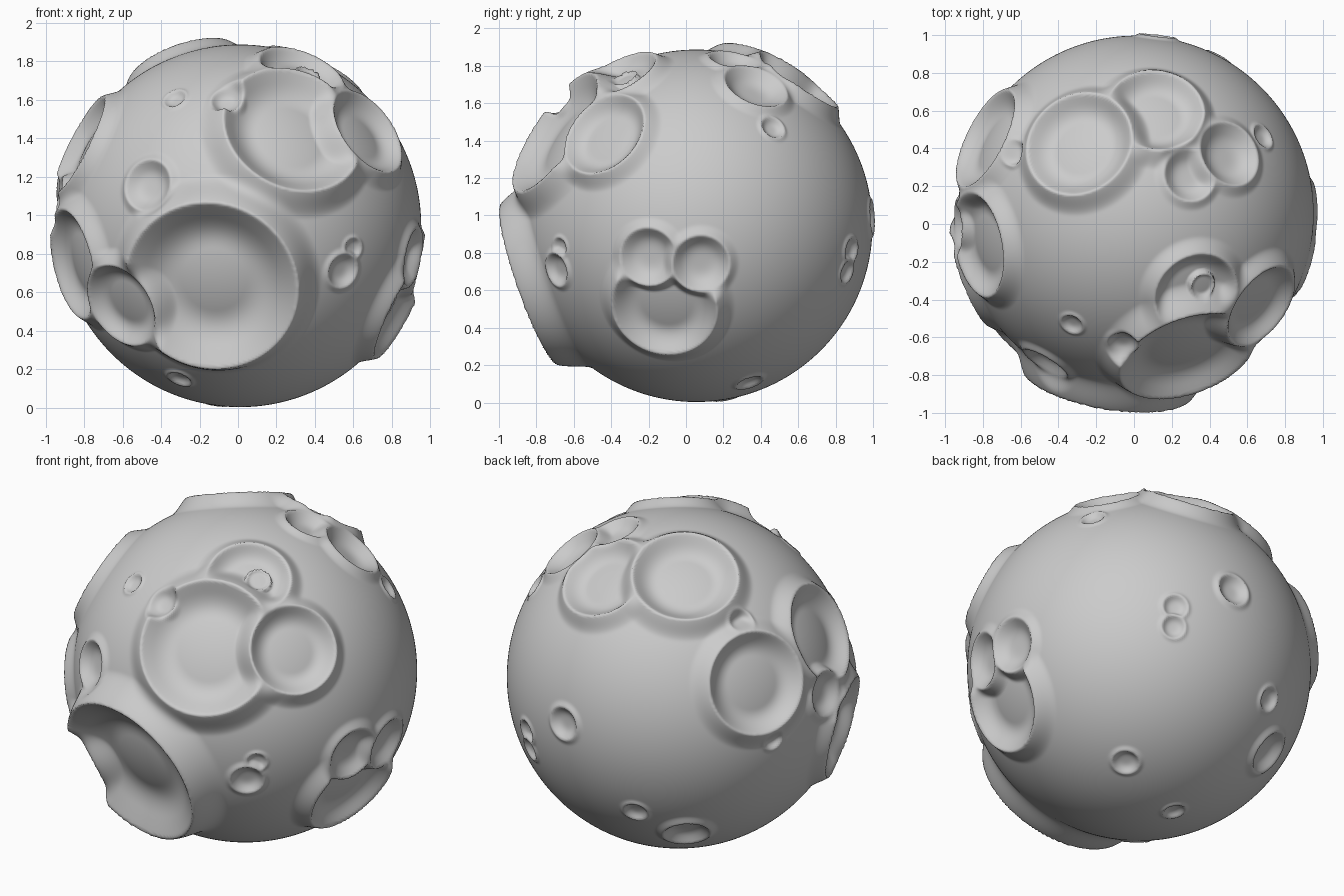
import bpy, bmesh, math
from mathutils import Vector

if "Cube" in bpy.data.objects:
    bpy.data.objects.remove(bpy.data.objects["Cube"])

R = 0.942
CENTRE = Vector((0.01, 0.055, 0.945))

# Craters, oldest first (each overwrites those before it): direction, rim radius
CRATERS = [
    # pits cut by later basins
    (-.67, .335, .655, .07), (-.928, .374, -.01, .062),
    # large basins
    (-.15, -.885, -.31, .457), (-.88, -.33, -.20, .29), (-.87, -.17, .44, .28), (-.84, .42, .344, .285),
    (.31, -.41, .78, .23), (.28, -.77, .51, .375), (.65, -.48, .48, .245), (-.604, -.596, -.404, .23),
    # top group
    (.106, .54, .77, .255), (-.297, .365, .82, .292), (.28, .20, .87, .14), (.493, .316, .745, .178),
    # right trio
    (.83, -.17, -.43, .285), (.89, -.253, -.164, .157), (.92, .025, -.20, .153),
    # scattered small pits
    (-.98, -.06, .13, .13), (.674, .41, .526, .068), (.588, -.73, -.117, .056), (.53, -.74, -.232, .092),
    (-.474, -.785, .21, .135), (-.34, -.588, .664, .062), (-.3125, -.40, -.794, .066),
    (.36, .307, -.904, .075), (.44, .837, -.134, .07), (.44, .827, -.254, .066),
    (.114, .947, .046, .095), (-.275, .82, -.461, .07), (-.47, .593, -.64, .13),
    (-.131, .167, -1.0, .063), (-.07, -.70, .664, .08),
    # small raised ring
    (.36, -.385, .80, .068),
]


def smooth_min(a, b, k):
    h = max(k - abs(a - b), 0) / k
    return min(a, b) - h * h * k * .25


def prepare(c):
    """Axis, angular radius, cosine limit, rim height, bowl steepness, floor, outer width, radius."""
    x, y, z, r = c
    big = r > .2
    rim, bowl, floor, width = (r * .21, r * .78, -r * .15, .4) if big else (r * .15, r * .6, -r * .32, .4)
    if r > .4:                                # front basin
        rim, floor = r * .255, -r * .17
    elif x < -.8 and big:                     # left basins
        rim = r * .18
    elif (x, y) == (.31, -.41):               # shallow basin holding the ring
        floor = -.03
    elif (x, y) == (.36, -.385):              # ring
        rim, bowl, floor, width = .012, .06, -.008, .2
    ang = math.asin(r / (R + rim))
    return Vector((x, y, z)).normalized(), ang, math.cos(ang * (1 + width)), rim, bowl, floor, width, r


PREPARED = [prepare(c) for c in CRATERS]


def height(d):
    h = 0.0
    for axis, ang, limit, rim, bowl, floor, width, r in PREPARED:
        c = d.dot(axis)
        if c < limit:
            continue
        t = math.acos(min(c, 1)) / ang
        if t < 1:                             # bowl with a softly flattened floor
            h = rim + bowl * (t * t - 1)
            h = -smooth_min(-h, -floor, .2 * r)
            h = smooth_min(h, rim + .0125 * r, .05 * r)
        else:                                 # outer slope blends into the ground
            u = max(1 - (t - 1) / width, 0)
            w = .5 * u * u + .5 * u * u * (3 - 2 * u)
            h += (rim - h) * w
    return h


# Moon body: cube sphere displaced by the craters
bm = bmesh.new()
bmesh.ops.create_cube(bm, size=2)
bmesh.ops.subdivide_edges(bm, edges=bm.edges[:], cuts=149, use_grid_fill=True)
for v in bm.verts:
    d = Vector([math.tan(a * math.pi / 4) for a in v.co]).normalized()
    v.co = CENTRE + d * (R + height(d))
for f in bm.faces:
    f.smooth = True
mesh = bpy.data.meshes.new("cratered_moon")
bm.to_mesh(mesh)
bm.free()
moon = bpy.data.objects.new("cratered_moon", mesh)
bpy.context.collection.objects.link(moon)
